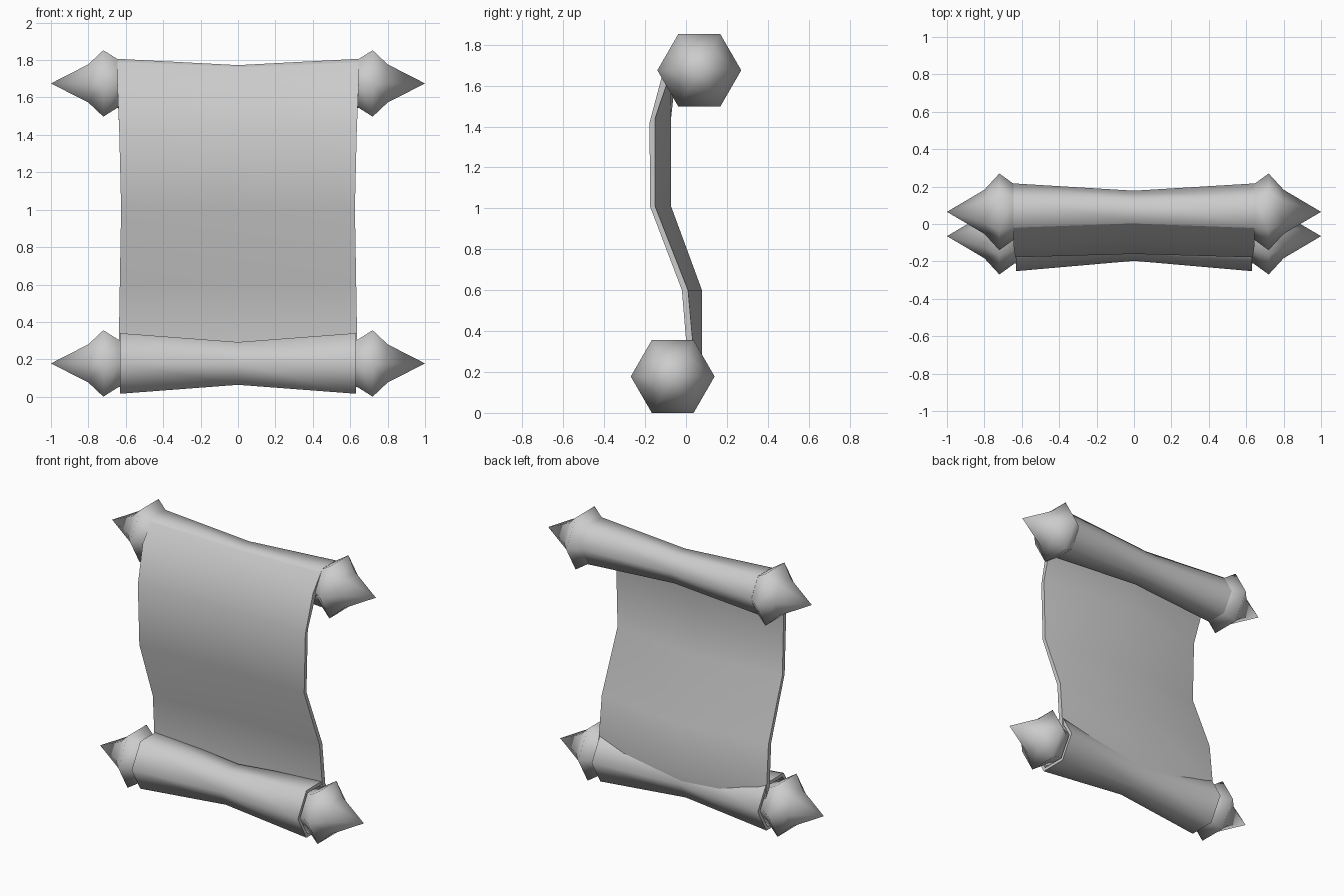
import bpy, bmesh, math

cube = bpy.data.objects.get("Cube")
if cube:
    bpy.data.objects.remove(cube)

grey = bpy.data.materials.new("plain_grey")
grey.use_nodes = True
colour = (0.6, 0.6, 0.6, 1)
grey.diffuse_color = colour
grey.node_tree.nodes["Principled BSDF"].inputs["Base Color"].default_value = colour


def finish(name, bm, angle):
    bmesh.ops.recalc_face_normals(bm, faces=bm.faces)
    mesh = bpy.data.meshes.new(name)
    bm.to_mesh(mesh)
    bm.free()
    mesh.materials.append(grey)
    obj = bpy.data.objects.new(name, mesh)
    bpy.context.collection.objects.link(obj)
    bpy.ops.object.select_all(action='DESELECT')
    obj.select_set(True)
    bpy.context.view_layer.objects.active = obj
    bpy.ops.object.shade_smooth_by_angle(angle=math.radians(angle))
    return obj


def hex_lathe(name, profile, y, z, angle):
    """Turn a profile of (x, radius) into a six-sided solid along x."""
    bm = bmesh.new()
    rings = []
    for x, r in profile:
        if r == 0:
            rings.append([bm.verts.new((x, y, z))] * 6)
        else:
            rings.append([bm.verts.new((x, y + r * math.cos(k * math.pi / 3),
                                        z + r * math.sin(k * math.pi / 3))) for k in range(6)])
    for a, b in zip(rings, rings[1:]):
        for k in range(6):
            n = (k + 1) % 6
            bm.faces.new(list(dict.fromkeys((a[k], a[n], b[n], b[k]))))
    return finish(name, bm, angle)


def roll_profile(half, end, mid):
    """Waisted roll with a recessed socket at each end."""
    side = [(half, end), (half, end - 0.025), (half - 0.1, end - 0.03), (half - 0.1, 0)]
    return [(-x, r) for x, r in reversed(side)] + [(0, mid)] + side


# Rolls and pointed finials
finial = [(0.5, 0), (0.5, 0.12), (0.64, 0.147), (0.72, 0.205), (0.8, 0.118), (1.0, 0)]
for label, y, z, half, end, mid in (("upper", 0.065, 1.675, 0.645, 0.152, 0.113),
                                    ("lower", -0.065, 0.178, 0.63, 0.187, 0.132)):
    hex_lathe(label + "_roll", roll_profile(half, end, mid), y, z, 65)
    for side, s in (("left", 1), ("right", -1)):
        hex_lathe(f"{label}_{side}_finial", [(s * x, r) for x, r in finial], y, z, 89)

# Sheet rows: half width, front (end y, z), front middle (y, z), back end y, back middle y, back z
rows = [
    (0.645, (-0.01, 1.803), (0.01, 1.772), 0.00, 0.02, 1.72),
    (0.645, (-0.11, 1.675), (-0.07, 1.675), -0.08, -0.05, 1.65),
    (0.635, (-0.178, 1.42), (-0.16, 1.42), -0.151, -0.073, 1.44),
    (0.625, (-0.176, 1.01), (-0.157, 1.01), -0.151, -0.073, 1.01),
    (0.632, (-0.02, 0.60), (0.0, 0.60), 0.01, 0.078, 0.60),
    (0.637, (0.005, 0.30), (0.02, 0.30), 0.04, 0.078, 0.27),
    (0.63, (0.01, 0.20), (0.02, 0.20), 0.05, 0.05, 0.18),
]
bm = bmesh.new()
loops = []
for w, (fy, fz), (my, mz), by, bmy, bz in rows:
    points = ((-w, fy, fz), (0, my, mz), (w, fy, fz), (w, by, bz), (0, bmy, bz), (-w, by, bz))
    loops.append([bm.verts.new(p) for p in points])
for a, b in zip(loops, loops[1:]):
    for k in range(6):
        n = (k + 1) % 6
        bm.faces.new((a[k], a[n], b[n], b[k]))
for lp in (loops[0], loops[-1]):
    for i, j, k, m in ((0, 1, 4, 5), (1, 2, 3, 4)):
        bm.faces.new((lp[i], lp[j], lp[k], lp[m]))
finish("sheet", bm, 45)
